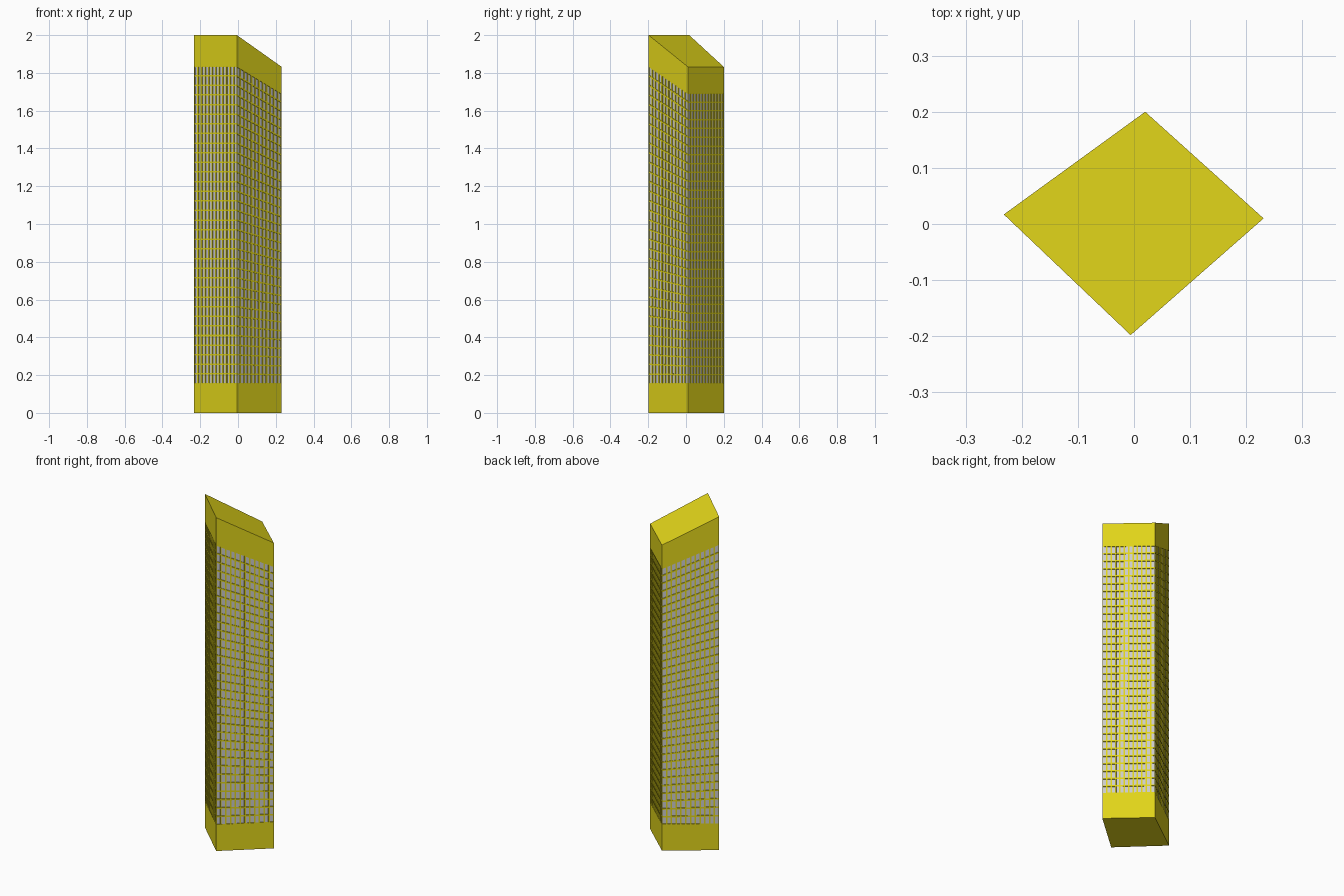
import bpy, bmesh
from mathutils import Vector

if "Cube" in bpy.data.objects:
    bpy.data.objects.remove(bpy.data.objects["Cube"])

CORNERS = [(-0.232, 0.017), (-0.006, -0.198), (0.231, 0.01), (0.02, 0.2)]
TOP = [2.0, 2.0, 1.832, 1.832]         # sloped roof height at each corner
BAND_TOP = [1.836, 1.836, 1.692, 1.692]  # top of the window band
BAND_BOTTOM = 0.155
COLS, ROWS = 12, 33

yellow = bpy.data.materials.new("yellow_wall")
yellow.diffuse_color = (0.75, 0.66, 0.01, 1)
yellow.use_nodes = True
yellow.node_tree.nodes["Principled BSDF"].inputs["Base Color"].default_value = yellow.diffuse_color


def ring(bm, heights, n):
    """Closed loop round the tower, n segments per side."""
    verts = []
    for i in range(4):
        j = (i + 1) % 4
        a = Vector((*CORNERS[i], heights[i]))
        b = Vector((*CORNERS[j], heights[j]))
        verts += [bm.verts.new(a.lerp(b, k / n)) for k in range(n)]
    return verts


def bridge(bm, low, high):
    n = len(low)
    return [bm.faces.new((low[i], low[(i + 1) % n], high[(i + 1) % n], high[i]))
            for i in range(n)]


def finish(bm, name, mat=None):
    mesh = bpy.data.meshes.new(name)
    bm.to_mesh(mesh)
    bm.free()
    obj = bpy.data.objects.new(name, mesh)
    bpy.context.collection.objects.link(obj)
    if mat:
        mesh.materials.append(mat)
    return obj


# plain base
bm = bmesh.new()
low, high = ring(bm, [0] * 4, 1), ring(bm, [BAND_BOTTOM] * 4, 1)
bridge(bm, low, high)
bm.faces.new(low[::-1])
finish(bm, "base", yellow)

# plain crown with sloped roof
bm = bmesh.new()
low, high = ring(bm, BAND_TOP, 1), ring(bm, TOP, 1)
bridge(bm, low, high)
bm.faces.new(high)
finish(bm, "sloped_crown", yellow)

# window band: grid of cells, each inset and pushed in
bm = bmesh.new()
rings = [ring(bm, [BAND_BOTTOM + (t - BAND_BOTTOM) * r / ROWS for t in BAND_TOP], COLS)
         for r in range(ROWS + 1)]
cells = [f for r in range(ROWS) for f in bridge(bm, rings[r], rings[r + 1])]
bm.normal_update()
bmesh.ops.inset_individual(bm, faces=cells, thickness=0.004, use_even_offset=True)
bmesh.ops.inset_individual(bm, faces=cells, thickness=0.0, depth=-0.004)

# panes are split off into their own object
panes = bmesh.new()
for f in cells:
    panes.faces.new([panes.verts.new(v.co) for v in f.verts])
bmesh.ops.delete(bm, geom=cells, context='FACES_ONLY')
finish(bm, "window_frame_grid", yellow)
finish(panes, "window_panes")
